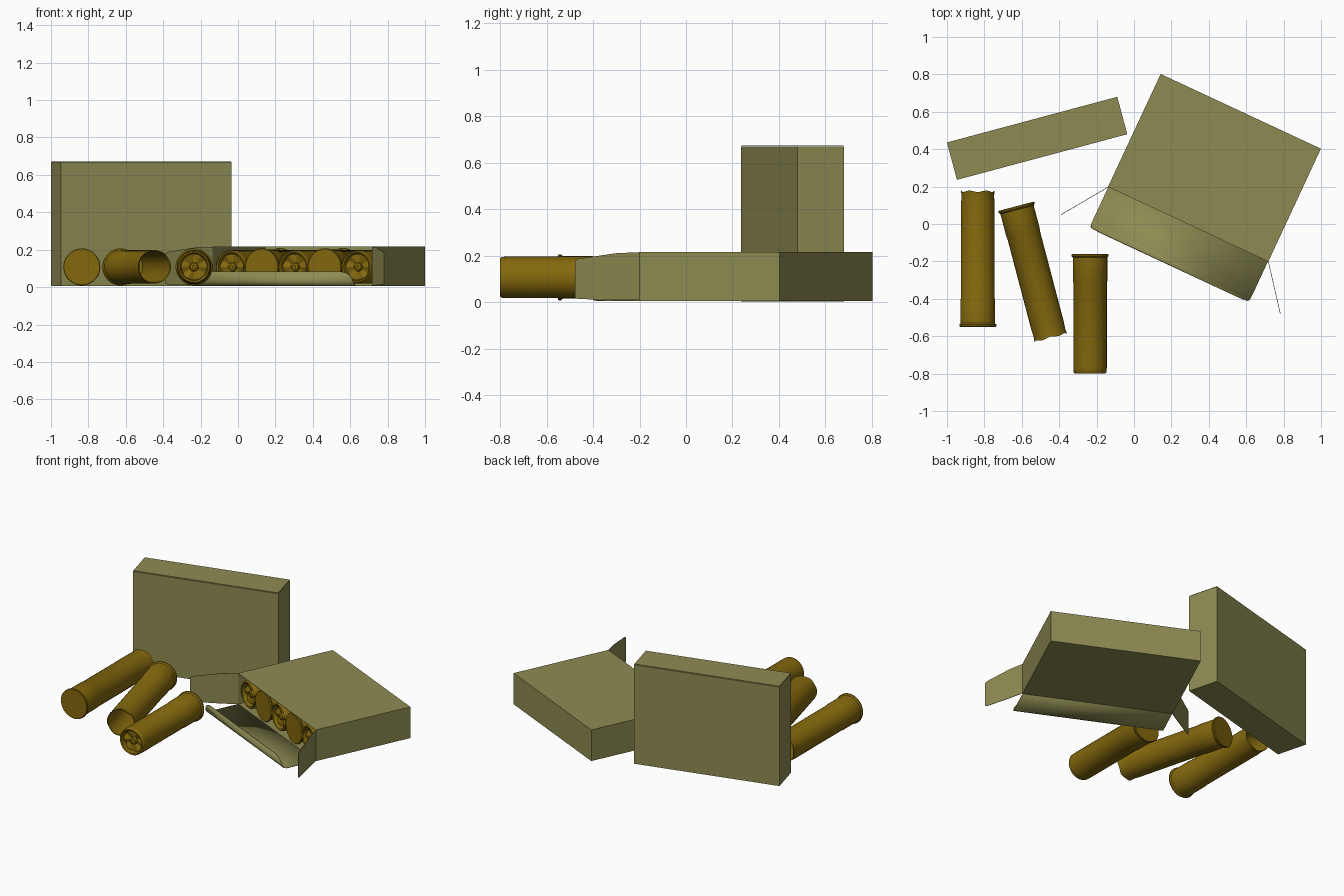
import bpy, bmesh
from math import sin, cos, pi, radians, atan2
from mathutils import Vector, Matrix

if "Cube" in bpy.data.objects:
    bpy.data.objects.remove(bpy.data.objects["Cube"])

def material(name, col):
    m = bpy.data.materials.new(name)
    m.diffuse_color = (*col, 1)
    m.use_nodes = True
    m.node_tree.nodes["Principled BSDF"].inputs["Base Color"].default_value = m.diffuse_color
    return m

CARD = material("olive_card", (0.27, 0.26, 0.085))
BRASS = material("brass", (0.23, 0.14, 0.004))

def make(name, bm, mat, smooth=False):
    me = bpy.data.meshes.new(name)
    bmesh.ops.recalc_face_normals(bm, faces=bm.faces[:])
    bm.to_mesh(me)
    bm.free()
    me.materials.append(mat)
    ob = bpy.data.objects.new(name, me)
    bpy.context.collection.objects.link(ob)
    if smooth:
        bpy.ops.object.select_all(action='DESELECT')
        ob.select_set(True)
        bpy.context.view_layer.objects.active = ob
        bpy.ops.object.shade_smooth_by_angle(angle=radians(35))
    return ob

def thicken(ob, t=0.004):
    s = ob.modifiers.new("card", 'SOLIDIFY')
    s.thickness, s.offset = t, 0

def strip(bm, rows):
    """Bridge successive rows of points with quads."""
    vr = [[bm.verts.new(p) for p in row] for row in rows]
    for a, b in zip(vr, vr[1:]):
        for i in range(len(a) - 1):
            bm.faces.new((a[i], a[i + 1], b[i + 1], b[i]))

# ---- shells: (radius, distance from base) profiles turned around an axis
CASE = [(0, 0), (.096, 0), (.099, .004), (.099, .012), (.092, .02), (.092, .148), (.0895, .154)]
FIRED = CASE + [(.0895, .66), (.087, .70), (.090, .725), (.085, .722), (.082, .69), (.083, .16), (0, .16)]
LOADED = CASE + [(.0895, .61), (.088, .632), (.082, .64), (.074, .636), (.069, .614),
                 (.045, .610), (.024, .606), (.021, .622), (.010, .626), (0, .622)]

def shell(name, start, end, fired, n=36):
    bm = bmesh.new()
    rings = []
    for k, (r, t) in enumerate(FIRED if fired else LOADED):
        if r == 0:
            rings.append([bm.verts.new((0, 0, t))] * n)
            continue
        ring = []
        for i in range(n):
            a = 2 * pi * i / n
            d = 0
            if fired and t > .715:                  # unfolded mouth is slightly wavy
                d = .004 * cos(6 * a)
            if not fired and .03 < r < .07:         # star crimp folds
                d = .007 * cos(6 * a)
            ring.append(bm.verts.new((r * cos(a), r * sin(a), t + d)))
        rings.append(ring)
    for a, b in zip(rings, rings[1:]):
        for i in range(n):
            j = (i + 1) % n
            bm.faces.new(list(dict.fromkeys((a[i], a[j], b[j], b[i]))))
    ob = make(name, bm, BRASS, True)
    start, end = Vector(start), Vector(end)
    q = (end - start).to_track_quat('Z', 'Y')
    ob.matrix_world = Matrix.Translation(start) @ q.to_matrix().to_4x4()
    return ob

Z = 0.108
shell("fired_shell_left", (-.835, -.55, Z), (-.835, .18, Z), True)
shell("fired_shell_middle", (-.63, .095, Z), (-.447, -.602, Z), True)
shell("loaded_shell_right", (-.235, -.16, Z), (-.235, -.80, Z), False)

# ---- carton standing upright, closed, with a tucked lid
W, D, T = .943, .665, .207
bm = bmesh.new()
bmesh.ops.create_cube(bm, size=1, matrix=Matrix.Diagonal((W, T, D, 1)))
closed = make("closed_carton", bm, CARD)
closed.matrix_world = Matrix.Translation((-.518, .458, .005 + D / 2)) @ Matrix.Rotation(radians(15), 4, 'Z')
bm = bmesh.new()
bmesh.ops.create_cube(bm, size=1, matrix=Matrix.Diagonal((W - .004, T - .004, .003, 1)))
lid = make("closed_carton_lid", bm, CARD)
lid.matrix_world = Matrix.Translation((-.518, .458, .6735)) @ Matrix.Rotation(radians(15), 4, 'Z')

# ---- carton lying down, open at its front
M = Matrix.Translation((.43, .30, 0)) @ Matrix.Rotation(radians(-25), 4, 'Z')
bm = bmesh.new()
bmesh.ops.create_cube(bm, size=1, matrix=Matrix.Translation((0, 0, .112)) @ Matrix.Diagonal((W, D, T, 1)))
front = [f for f in bm.faces if f.calc_center_median().y < -.3]
bmesh.ops.delete(bm, geom=front, context='FACES_ONLY')
body = make("open_carton", bm, CARD)
body.matrix_world = M
thicken(body)

# front flap on the ground with its curled tuck edge: (depth, height, half width)
bm = bmesh.new()
lip = [(-.332, .008, .471), (-.535, .008, .471), (-.552, .012, .470), (-.562, .026, .468),
       (-.567, .045, .462), (-.570, .066, .446), (-.571, .078, .425), (-.572, .084, .395)]
strip(bm, [[(-w, y, z), (w, y, z)] for y, z, w in lip])
flap = make("front_flap", bm, CARD, True)
flap.matrix_world = M
thicken(flap)

# splayed side flaps, tapering toward the tip
for side, a, b in (("left", (-.137, .198), (-.39, .05)), ("right", (.718, -.20), (.782, -.478))):
    bm = bmesh.new()
    rows = []
    for t, lo, hi in ((0, .01, .215), (.33, .01, .213), (.95, .015, .188), (1, .02, .178)):
        x, y = (a[k] + (b[k] - a[k]) * t for k in (0, 1))
        rows.append([(x, y, lo), (x, y, hi)])
    strip(bm, rows)
    thicken(make(side + "_flap", bm, CARD), .003)

# row of shells packed head to tail inside the open carton
for i in range(5):
    x = (i - 2) * .1855
    near, far = M @ Vector((x, -.322, Z)), M @ Vector((x, .318, Z))
    shell("packed_shell_%d" % (i + 1), *((near, far) if i % 2 else (far, near)), False)
